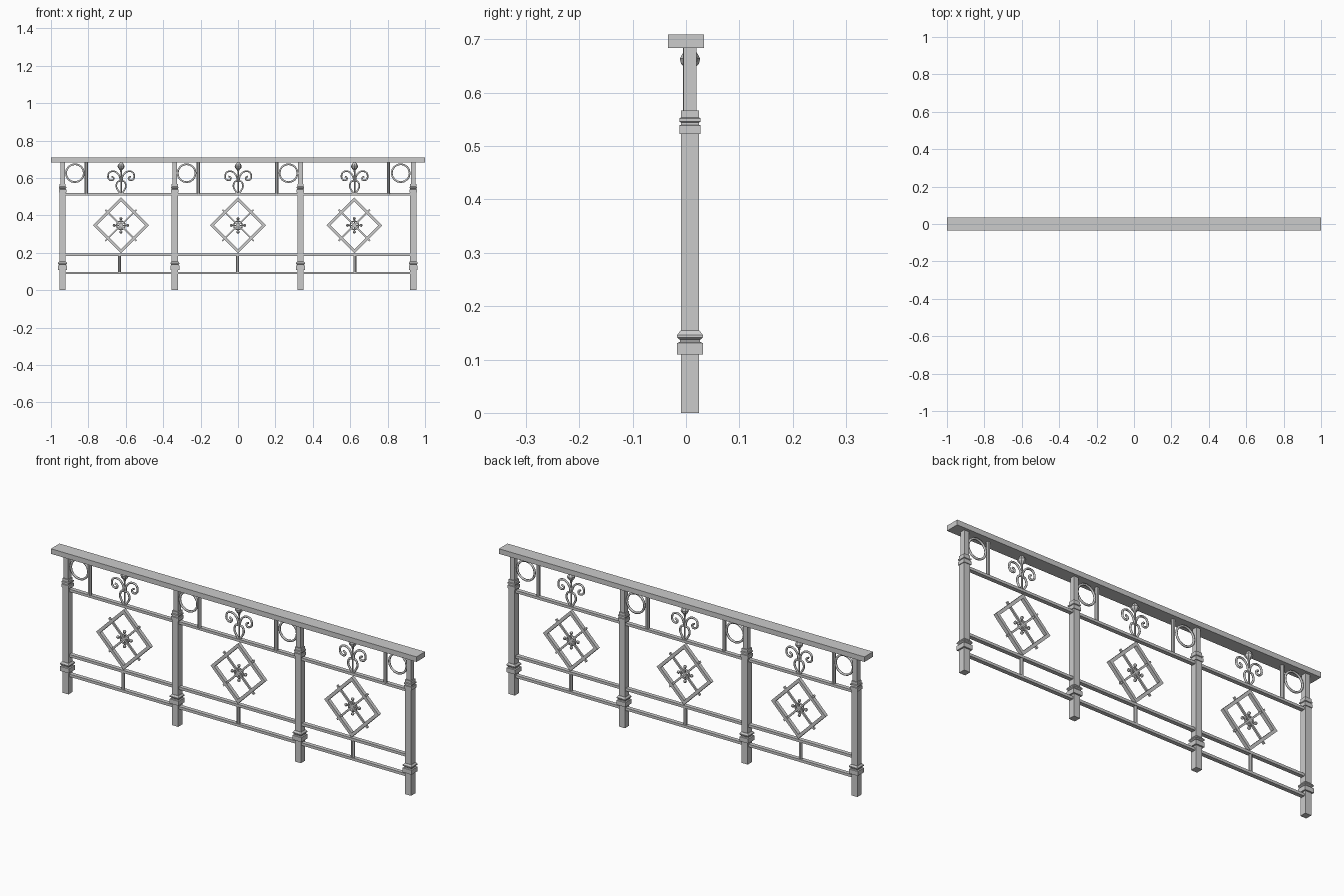
import bpy, bmesh, math
from mathutils import Vector, Matrix

if "Cube" in bpy.data.objects:
    bpy.data.objects.remove(bpy.data.objects["Cube"])

YC = 0.0075  # depth centre of posts and ironwork


def new_object(name, bm, smooth=False):
    bmesh.ops.recalc_face_normals(bm, faces=bm.faces[:])
    me = bpy.data.meshes.new(name)
    bm.to_mesh(me)
    bm.free()
    ob = bpy.data.objects.new(name, me)
    bpy.context.collection.objects.link(ob)
    for p in me.polygons:
        p.use_smooth = smooth
    return ob


def add_box(bm, c, size, rot_y=0):
    m = Matrix.Translation(c) @ Matrix.Rotation(rot_y, 4, 'Y') @ Matrix.Diagonal((*size, 1))
    bmesh.ops.create_cube(bm, size=1, matrix=m)


def box(name, c, size):
    bm = bmesh.new()
    add_box(bm, c, size)
    return new_object(name, bm)


def stack(name, x, y, profile, sides, turn=0):
    """Loft regular polygons: profile is (half width, z)."""
    bm = bmesh.new()
    k = 1 / math.cos(math.pi / sides) if sides == 4 else 1
    rings = [[bm.verts.new((x + r * k * math.cos(turn + i * math.tau / sides),
                            y + r * k * math.sin(turn + i * math.tau / sides), z))
              for i in range(sides)] for r, z in profile]
    for a, b in zip(rings, rings[1:]):
        for i in range(sides):
            j = (i + 1) % sides
            bm.faces.new((a[i], a[j], b[j], b[i]))
    bm.faces.new(rings[0])
    bm.faces.new(rings[-1])
    return new_object(name, bm)


def wire(name, strands, radius, cyclic=False, kind='POLY', res=4):
    """Round bars following point lists in the xz plane."""
    cu = bpy.data.curves.new(name, 'CURVE')
    cu.dimensions = '3D'
    cu.bevel_depth = radius
    cu.bevel_resolution = 1
    cu.resolution_u = res
    cu.use_fill_caps = True
    for pts in strands:
        sp = cu.splines.new(kind)
        sp.points.add(len(pts) - 1)
        for p, (x, z) in zip(sp.points, pts):
            p.co = (x, YC, z, 1)
        sp.use_cyclic_u = cyclic
        if kind == 'NURBS':
            sp.order_u = 3
            sp.use_endpoint_u = True
    ob = bpy.data.objects.new(name, cu)
    bpy.context.collection.objects.link(ob)


def circle(x, z, r, n):
    return [(x + r * math.cos(i * math.tau / n), z + r * math.sin(i * math.tau / n)) for i in range(n)]


# Handrail
box("handrail", (0, 0, 0.6965), (2, 0.067, 0.025))

# Square posts with moulded collars
POST = [(0.0165, 0), (0.0165, 0.109), (0.024, 0.109), (0.024, 0.131), (0.019, 0.133), (0.019, 0.137),
        (0.024, 0.141), (0.024, 0.146), (0.018, 0.154), (0.0165, 0.154), (0.0165, 0.523), (0.020, 0.523),
        (0.020, 0.539), (0.0165, 0.540), (0.0165, 0.544), (0.020, 0.546), (0.020, 0.552), (0.0165, 0.554),
        (0.0165, 0.567), (0.0122, 0.567), (0.0122, 0.685)]
for x in (-0.938, -0.338, 0.334, 0.937):
    stack("post", x, YC, POST, 4, math.pi / 4)

# Horizontal rails
for n, z in (("upper_rail", 0.512), ("middle_rail", 0.189), ("bottom_rail", 0.092)):
    box(n, (0, YC, z), (1.86, 0.02, 0.013))

# Uprights and rings under the handrail
for x in (-0.812, -0.212, 0.207, 0.805):
    stack("top_upright", x, 0.003, [(0.0095, 0.515), (0.0095, 0.686)], 8, math.pi / 8)
for x in (-0.872, -0.275, 0.27, 0.87):
    wire("ring", [circle(x, 0.626, 0.048, 16)], 0.0055, True)

for x in (-0.626, 0.0, 0.622):
    # Short upright between the bottom rails
    stack("bottom_upright", x * 1.008 - 0.002, YC, [(0.009, 0.095), (0.009, 0.186)], 8, math.pi / 8)

    # Diamond frame with crossed bars
    cz, a = 0.347, 0.098
    bm = bmesh.new()
    for ang in (math.pi / 4, -math.pi / 4):
        d = Vector((math.cos(ang), 0, -math.sin(ang)))
        n = Vector((d.z, 0, -d.x))
        c = Vector((x, YC, cz))
        for s in (-1, 1):
            add_box(bm, c + n * a * s, (2 * a + 0.015, 0.018, 0.015), ang)
        add_box(bm, c, (0.236, 0.009, 0.009), ang)
    new_object("diamond", bm)

    # Rosette: ring with small knobs
    wire("rosette_ring", [circle(x, cz, 0.023, 12)], 0.004, True)
    bm = bmesh.new()
    for i in range(8):
        t = i * math.tau / 8
        r = 0.036
        p = (x + r * math.cos(t), YC, cz + r * math.sin(t))
        if i % 2 == 0:
            bmesh.ops.create_uvsphere(bm, u_segments=8, v_segments=6, radius=0.008,
                                      matrix=Matrix.Translation(p))
            add_box(bm, (x + r / 2 * math.cos(t), YC, cz + r / 2 * math.sin(t)), (r, 0.005, 0.005), -t)
    new_object("rosette_knobs", bm)

    # Scroll ornament: mirrored strands and a bud
    half = [(0.004, 0.515), (0.014, 0.530), (0.029, 0.555), (0.018, 0.585), (0.004, 0.580), (0.006, 0.610),
            (0.030, 0.638), (0.068, 0.634), (0.072, 0.592), (0.042, 0.584), (0.038, 0.606), (0.052, 0.608)]
    wire("scrolls", [[(x + 0.001 + s * u, v) for u, v in half] for s in (-1, 1)], 0.005, False, 'NURBS', 3)
    stack("bud", x + 0.001, YC, [(0.004, 0.515), (0.004, 0.630), (0.006, 0.642), (0.017, 0.655),
                                 (0.019, 0.664), (0.013, 0.675), (0.004, 0.685)], 8)
